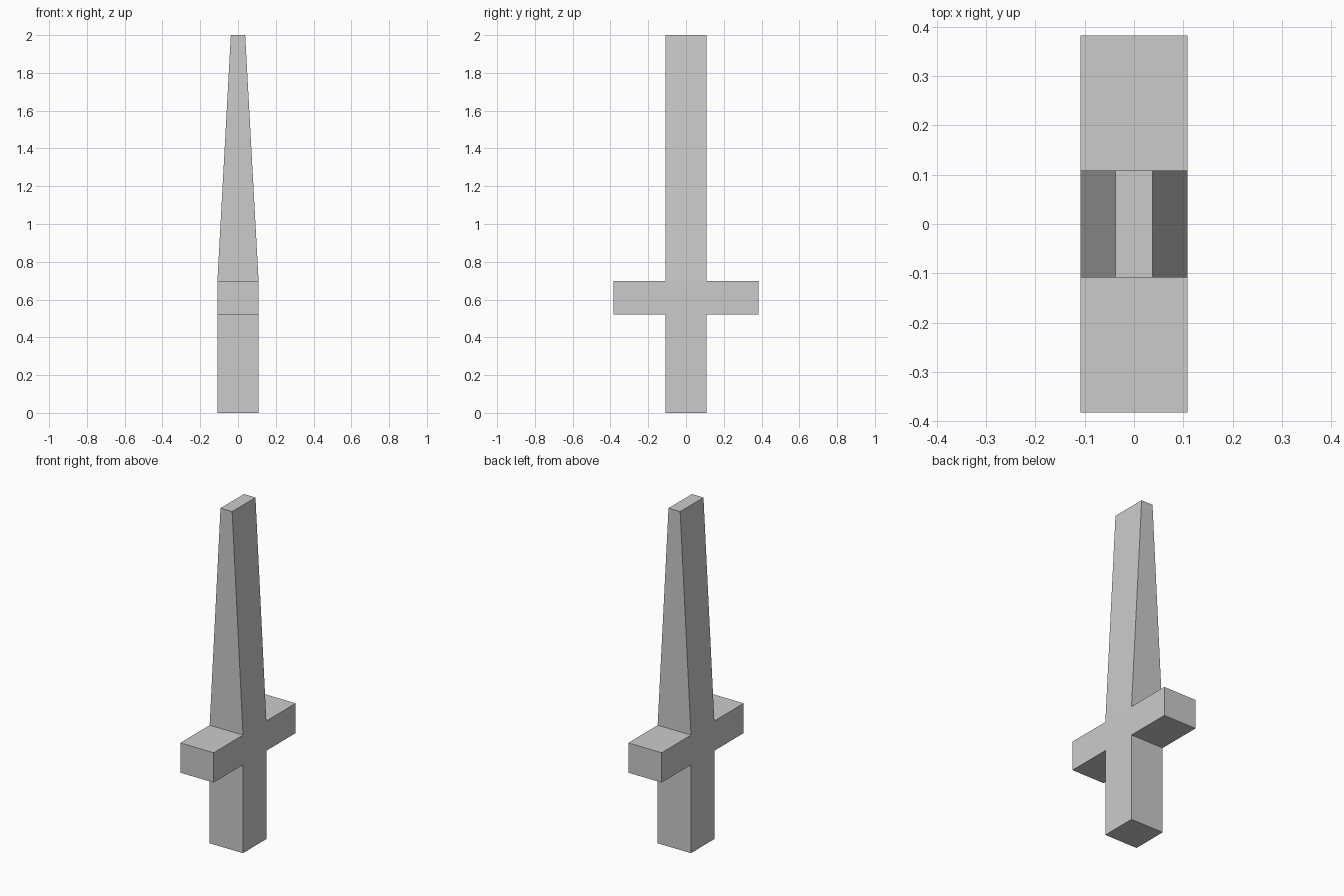
import bpy, bmesh
from mathutils import Matrix, Vector

if "Cube" in bpy.data.objects:
    bpy.data.objects.remove(bpy.data.objects["Cube"])

HALF = 0.109          # half thickness of grip, guard and blade root
GUARD_Y = 0.383       # half span of the guard
TIP_X = 0.038         # half width of the blade at the top
Z_LOW, Z_HIGH, Z_TOP = 0.522, 0.698, 2.0

bm = bmesh.new()


def extrude(face, offset):
    """Push one face out along offset and return the new cap."""
    cap = bmesh.ops.extrude_discrete_faces(bm, faces=[face])["faces"][0]
    bmesh.ops.translate(bm, verts=cap.verts[:], vec=Vector(offset))
    return cap


def top_face():
    return max(bm.faces, key=lambda f: f.calc_center_median().z)


# Grip: a square bar
bmesh.ops.create_cube(bm, size=1, matrix=Matrix.Translation((0, 0, Z_LOW / 2))
                      @ Matrix.Diagonal((2 * HALF, 2 * HALF, Z_LOW, 1)))

# Guard core, then the tapering blade
core = extrude(top_face(), (0, 0, Z_HIGH - Z_LOW))
tip = extrude(core, (0, 0, Z_TOP - Z_HIGH))
for v in tip.verts:
    v.co.x *= TIP_X / HALF

# Guard arms, pulled out of the front and back of the core
for side in (-1, 1):
    target = Vector((0, side * HALF, (Z_LOW + Z_HIGH) / 2))
    face = min(bm.faces, key=lambda f: (f.calc_center_median() - target).length)
    extrude(face, (0, side * (GUARD_Y - HALF), 0))

bmesh.ops.recalc_face_normals(bm, faces=bm.faces[:])
mesh = bpy.data.meshes.new("sword")
bm.to_mesh(mesh)
bm.free()
bpy.context.collection.objects.link(bpy.data.objects.new("sword", mesh))
